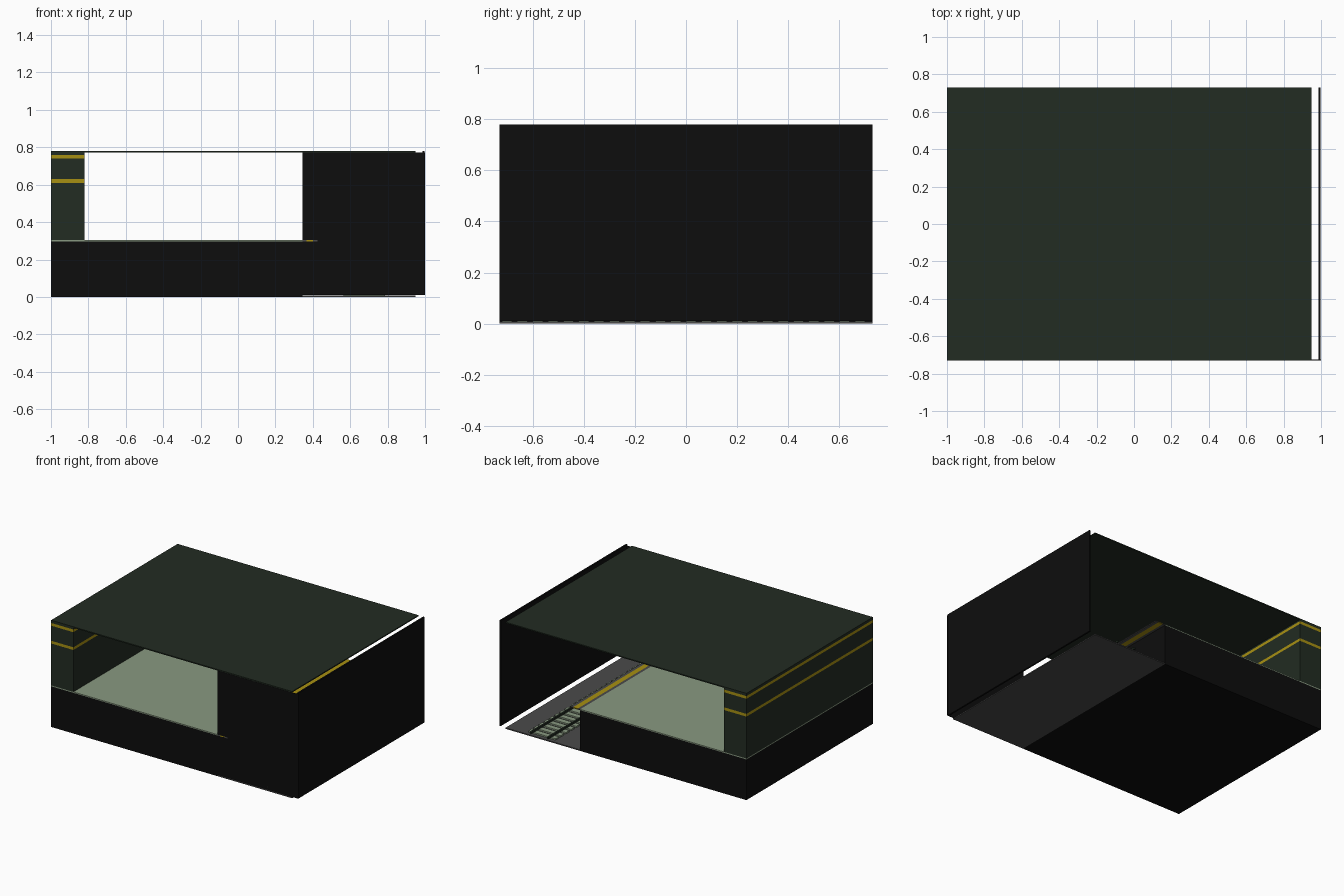
import bpy

cube = bpy.data.objects.get("Cube")
if cube:
    bpy.data.objects.remove(cube, do_unlink=True)


def material(name, rgb):
    m = bpy.data.materials.new(name)
    m.use_nodes = True
    m.diffuse_color = (*rgb, 1)
    bsdf = next(n for n in m.node_tree.nodes if n.type == 'BSDF_PRINCIPLED')
    bsdf.inputs["Base Color"].default_value = (*rgb, 1)
    return m


black = material("black", (0.004, 0.004, 0.004))
green = material("dark_green", (0.016, 0.025, 0.016))
pale = material("pale_green", (0.25, 0.32, 0.22))
yellow = material("yellow", (0.39, 0.28, 0.006))
grey = material("track_grey", (0.07, 0.07, 0.07))

BACK = 0.73      # half depth of the station
EDGE = 0.345     # platform side facing the track


def box(name, mat, x, z, y=(-BACK, BACK)):
    """Box spanning the given ranges on each axis."""
    bpy.ops.mesh.primitive_cube_add(size=1)
    ob = bpy.context.object
    ob.name = name
    for v in ob.data.vertices:
        v.co = [lo + (hi - lo) * (c + 0.5)
                for c, (lo, hi) in zip(v.co, (x, y, z))]
    ob.data.materials.append(mat)
    return ob


# Platform and its paving
box("platform_base", black, (-1, EDGE), (0, 0.297))
box("platform_floor", pale, (-1, EDGE), (0.297, 0.304))

# Overhanging platform lip with a warning line
lip = (0.297, 0.304)
box("lip_inner", grey, (EDGE, 0.365), lip)
box("lip_warning_line", yellow, (0.365, 0.402), lip)
box("lip_outer", grey, (0.402, 0.425), lip)

# Solid side wall built in layers, so the stripes run all the way round
levels = [0.304, 0.61, 0.63, 0.74, 0.76, 0.775]
for i, (low, high) in enumerate(zip(levels, levels[1:])):
    stripe = i % 2
    box("wall_stripe" if stripe else "wall_layer",
        yellow if stripe else green, (-1, -0.82), (low, high))

# Ceiling
box("ceiling", green, (-1, 0.948), (0.772, 0.78))

# Track bed, far wall and closed tunnel end
box("track_bed", grey, (EDGE, 0.948), (0, 0.008))
box("far_wall", black, (0.986, 0.998), (0.01, 0.78))
box("tunnel_end", black, (EDGE, 1), (0.01, 0.771), (-BACK, -BACK + 0.006))

# Sleepers and rails
sleeper = box("sleepers", pale, (0.565, 0.785), (0.008, 0.018),
              (-BACK + 0.01, -BACK + 0.05))
array = sleeper.modifiers.new("repeat", 'ARRAY')
array.use_relative_offset = False
array.use_constant_offset = True
array.constant_offset_displace = (0, 0.06, 0)
array.count = 24
for x in (0.6, 0.74):
    box("rail", green, (x, x + 0.012), (0.018, 0.032))
